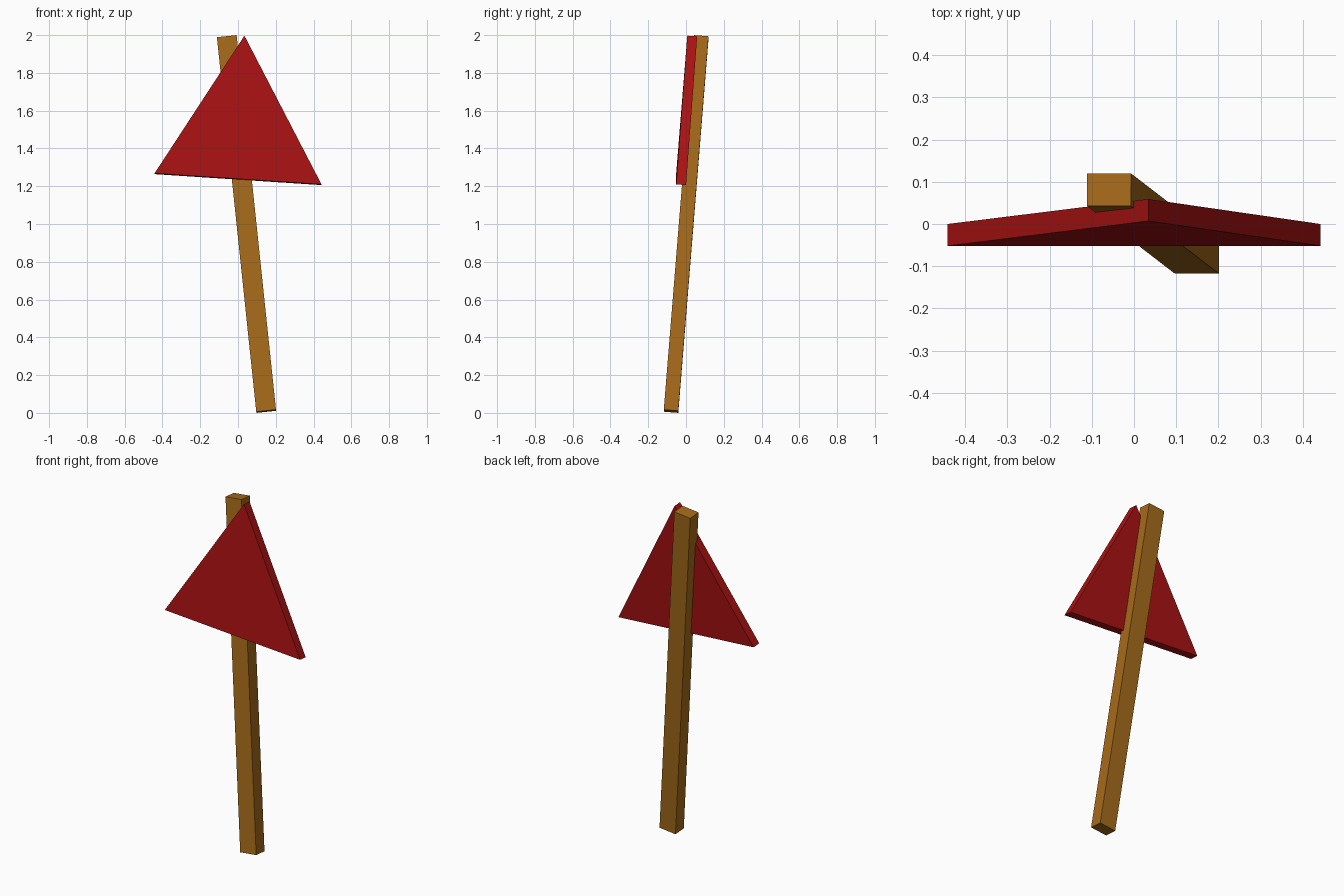
import bpy, bmesh
from math import radians
from mathutils import Vector

if "Cube" in bpy.data.objects:
    bpy.data.objects.remove(bpy.data.objects["Cube"])


def material(name, rgb):
    m = bpy.data.materials.new(name)
    m.diffuse_color = (*rgb, 1)
    m.use_nodes = True
    m.node_tree.nodes["Principled BSDF"].inputs["Base Color"].default_value = m.diffuse_color
    return m


# Leaning wooden post
bpy.ops.mesh.primitive_cube_add(size=1, location=(0.045, 0.001, 1.0),
                                rotation=(radians(-4.6), radians(-6), 0))
post = bpy.context.object
post.name = "post"
post.scale = (0.105, 0.077, 2.0)
post.data.materials.append(material("wood", (0.38, 0.145, 0.01)))

# Tilted triangular board: front outline extruded to its thickness
outline = [(-0.442, -0.052, 1.268), (0.442, -0.052, 1.21), (0.034, 0.007, 1.997)]
bm = bmesh.new()
face = bm.faces.new([bm.verts.new(p) for p in outline])
extruded = bmesh.ops.extrude_face_region(bm, geom=[face], use_keep_orig=True)
back = [g for g in extruded["geom"] if isinstance(g, bmesh.types.BMVert)]
bmesh.ops.translate(bm, verts=back, vec=Vector((0, 0.052, -0.004)))
bmesh.ops.recalc_face_normals(bm, faces=bm.faces)
mesh = bpy.data.meshes.new("sign_board")
bm.to_mesh(mesh)
bm.free()
board = bpy.data.objects.new("sign_board", mesh)
bpy.context.collection.objects.link(board)
mesh.materials.append(material("red_paint", (0.4, 0.006, 0.006)))
